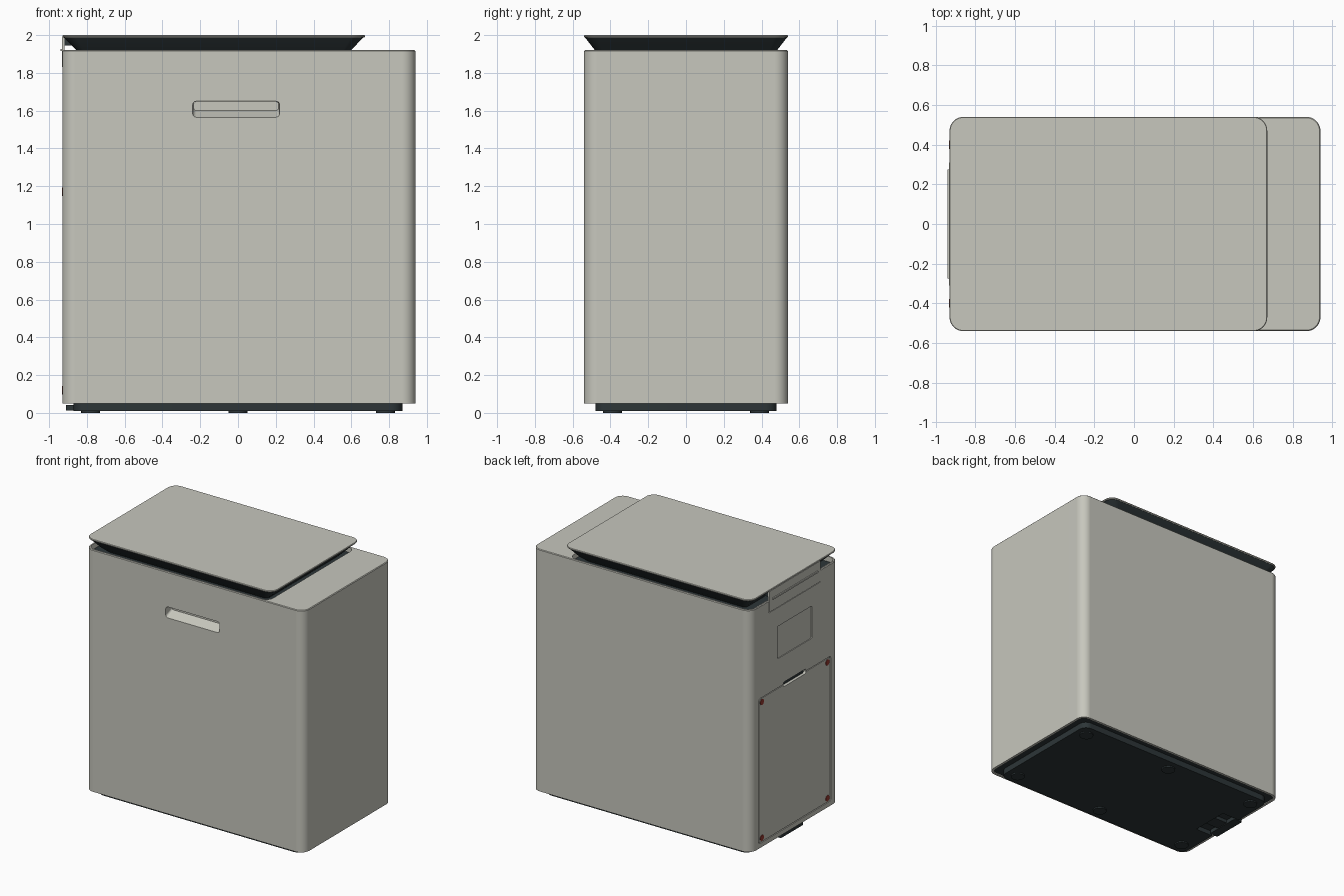
import bpy, bmesh, math

if "Cube" in bpy.data.objects:
    bpy.data.objects.remove(bpy.data.objects["Cube"])


def material(name, rgb):
    m = bpy.data.materials.new(name)
    m.diffuse_color = (*rgb, 1)
    m.use_nodes = True
    m.node_tree.nodes["Principled BSDF"].inputs["Base Color"].default_value = m.diffuse_color
    return m


LIGHT = material("warm_grey", (0.57, 0.57, 0.51))
DARK = material("charcoal", (0.026, 0.036, 0.039))
RED = material("red", (0.30, 0.04, 0.03))


def outline(u0, u1, v0, v1, r, n=10):
    """Rounded rectangle as a list of 2D points."""
    pts = []
    corners = [(u1 - r, v1 - r), (u0 + r, v1 - r), (u0 + r, v0 + r), (u1 - r, v0 + r)]
    for k, (cu, cv) in enumerate(corners):
        for i in range(n + 1):
            a = math.pi / 2 * (k + i / n)
            pts.append((cu + r * math.cos(a), cv + r * math.sin(a)))
    return pts


def loft(name, rings, mat, axis="z", smooth=True):
    """Closed solid through rounded rectangles; ring = (w, u0, u1, v0, v1, r)."""
    place = {"z": lambda u, v, w: (u, v, w),
             "y": lambda u, v, w: (u, w, v),
             "x": lambda u, v, w: (w, u, v)}[axis]
    bm = bmesh.new()
    loops = [[bm.verts.new(place(u, v, ring[0])) for u, v in outline(*ring[1:])]
             for ring in rings]
    for a, b in zip(loops, loops[1:]):
        for i in range(len(a)):
            j = (i + 1) % len(a)
            bm.faces.new((a[i], a[j], b[j], b[i]))
    bm.faces.new(loops[0])
    bm.faces.new(loops[-1])
    bmesh.ops.recalc_face_normals(bm, faces=bm.faces)
    me = bpy.data.meshes.new(name)
    bm.to_mesh(me)
    bm.free()
    me.materials.append(mat)
    ob = bpy.data.objects.new(name, me)
    bpy.context.collection.objects.link(ob)
    if smooth:
        finish(ob)
    return ob


def slab(name, w0, w1, u0, u1, v0, v1, r, mat, axis="z", smooth=True):
    return loft(name, [(w0, u0, u1, v0, v1, r), (w1, u0, u1, v0, v1, r)], mat, axis, smooth)


def activate(ob):
    bpy.ops.object.select_all(action="DESELECT")
    ob.select_set(True)
    bpy.context.view_layer.objects.active = ob


def finish(ob):
    activate(ob)
    bpy.ops.object.shade_smooth_by_angle(angle=math.radians(30))
    mod = ob.modifiers.new("weighted_normals", "WEIGHTED_NORMAL")
    mod.keep_sharp = True


def cut(ob, cutter):
    activate(ob)
    mod = ob.modifiers.new("cut", "BOOLEAN")
    mod.operation = "DIFFERENCE"
    mod.solver = "EXACT"
    mod.object = cutter
    bpy.ops.object.modifier_apply(modifier=mod.name)
    bpy.data.objects.remove(cutter)


# Main housing with rounded vertical edges
X0, X1, Y = -0.93, 0.94, 0.54
body = loft("body", [(0.05, X0, X1, -Y, Y, 0.07),
                     (1.915, X0, X1, -Y, Y, 0.07),
                     (1.92, X0 + .005, X1 - .005, -Y + .005, Y - .005, 0.065)],
            LIGHT, smooth=False)

cutters = [
    # sunken deck under the lid
    slab("deck_cut", 1.87, 2.1, -0.915, 0.63, -0.525, 0.525, 0.055, LIGHT, smooth=False),
    # hinge slot in the rear wall
    slab("hinge_cut", -1.0, -0.90, -0.316, 0.316, 1.825, 2.1, 0.004, LIGHT, "x", False),
    # front grip with sloping floor
    loft("grip_cut", [(-0.60, -0.24, 0.22, 1.565, 1.65, 0.02),
                      (-0.539, -0.24, 0.22, 1.565, 1.65, 0.02),
                      (-0.47, -0.235, 0.215, 1.60, 1.648, 0.015)], LIGHT, "y", False),
    # rear label recess
    slab("label_cut", -1.0, -0.924, -0.21, 0.21, 1.43, 1.68, 0.01, LIGHT, "x", False),
    # rear service panel pocket
    slab("panel_cut", -1.0, -0.915, -0.44, 0.44, 0.085, 1.205, 0.015, LIGHT, "x", False),
    # finger slot above the service panel
    slab("finger_cut", -1.0, -0.90, -0.14, 0.14, 1.185, 1.222, 0.017, LIGHT, "x", False),
    # hollow under the housing
    slab("underside_cut", 0.0, 0.065, X0 + .02, X1 - .02, -Y + .02, Y - .02, 0.05, LIGHT,
         smooth=False),
]
for c in cutters:
    cut(body, c)
finish(body)

# Dark deck inside the rim
slab("deck", 1.862, 1.88, -0.914, 0.629, -0.524, 0.524, 0.055, DARK)

# Lid: dark tapered skirt and light top plate
loft("lid_skirt", [(1.876, -0.81, 0.55, -0.43, 0.43, 0.03),
                   (1.92, -0.855, 0.598, -0.482, 0.482, 0.04),
                   (1.988, -0.924, 0.664, -0.535, 0.535, 0.066)], DARK)
loft("lid_top", [(1.987, X0 + .004, 0.668, -Y + .004, Y - .004, 0.066),
                 (1.992, X0, 0.672, -Y, Y, 0.07),
                 (1.997, X0, 0.672, -Y, Y, 0.07),
                 (2.0, X0 + .003, 0.669, -Y + .003, Y - .003, 0.067)], LIGHT)

# Rear hinge: outer plate, inner block and pin
slab("hinge_plate", -0.932, -0.918, -0.31, 0.31, 1.83, 1.99, 0.003, LIGHT, "x")
slab("hinge_block", 1.945, 1.988, -0.925, -0.84, -0.309, 0.309, 0.003, DARK)
slab("hinge_bar", -0.94, -0.93, -0.275, 0.275, 1.915, 1.927, 0.003, LIGHT, "x")

# Rear service panel with a finger notch
panel = slab("service_panel", -0.929, -0.914, -0.434, 0.434, 0.091, 1.199, 0.012,
             LIGHT, "x", False)
cut(panel, slab("notch_cut", -1.0, -0.90, -0.14, 0.14, 1.185, 1.222, 0.017, LIGHT, "x", False))
finish(panel)
slab("finger_slot_back", -0.908, -0.898, -0.139, 0.139, 1.186, 1.221, 0.016, DARK, "x")

# Red corner screws on the service panel
for y in (-0.40, 0.40):
    for z in (0.12, 1.17):
        r = 0.022
        slab("panel_screw", -0.932, -0.915, y - r, y + r, z - r, z + r, r * 0.999, RED, "x")

# Underside plate, plinth and feet
slab("underside", 0.056, 0.07, X0 + .018, X1 - .018, -Y + .018, Y - .018, 0.052, DARK)
plinth = slab("plinth", 0.01, 0.06, -0.87, 0.87, -0.48, 0.48, 0.06, DARK, smooth=False)
cut(plinth, slab("pedal_cut", -0.1, 0.045, -1.0, -0.72, -0.15, 0.15, 0.01, DARK, smooth=False))
finish(plinth)
for x in (-0.78, 0, 0.78):
    for y in (-0.39, 0.39):
        r = 0.05
        slab("foot", 0.0, 0.012, x - r, x + r, y - r, y + r, r * 0.999, DARK)

# Foot pedal at the rear edge with its lever arm
slab("pedal", 0.012, 0.042, -0.91, -0.84, -0.14, 0.14, 0.012, DARK)
slab("pedal_arm", 0.018, 0.048, -0.86, -0.715, -0.05, 0.05, 0.006, DARK)
